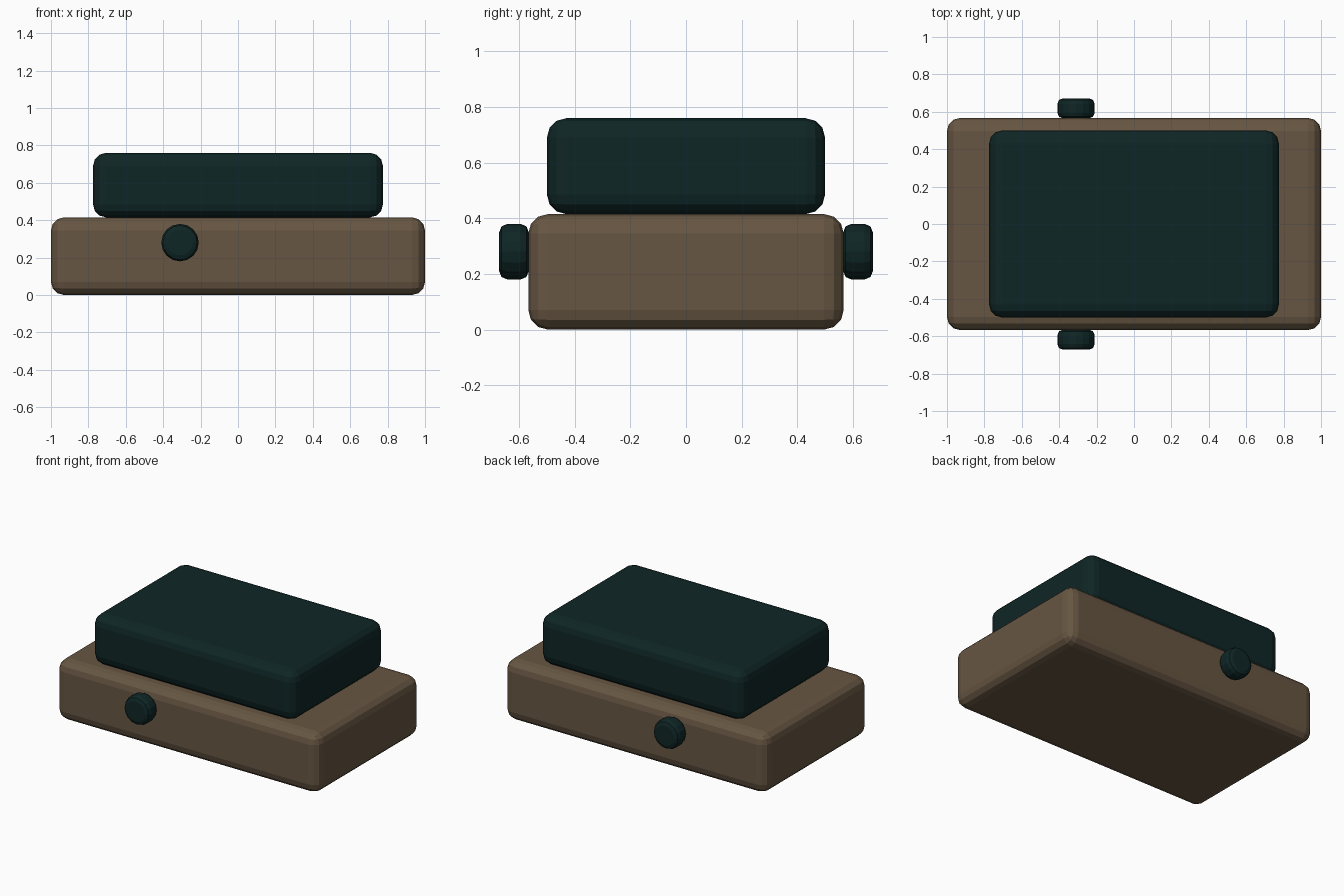
import bpy
import math

if "Cube" in bpy.data.objects:
    bpy.data.objects.remove(bpy.data.objects["Cube"])


def make_material(name, color):
    m = bpy.data.materials.new(name)
    m.diffuse_color = (*color, 1.0)
    m.use_nodes = True
    m.node_tree.nodes["Principled BSDF"].inputs["Base Color"].default_value = m.diffuse_color
    return m


brown = make_material("warm brown", (0.135, 0.093, 0.055))
dark = make_material("dark teal", (0.0048, 0.0190, 0.0190))


def finish(ob, name, mat, width, segments):
    """Name, colour and round off the sharp edges of a part."""
    ob.name = name
    ob.data.name = name
    ob.data.materials.append(mat)
    bevel = ob.modifiers.new("rounded edges", 'BEVEL')
    bevel.width = width
    bevel.segments = segments
    bevel.limit_method = 'ANGLE'
    bevel.angle_limit = math.radians(40)
    return ob


def rounded_box(name, size, z_bottom, mat):
    bpy.ops.mesh.primitive_cube_add(size=1, location=(0, 0, z_bottom + size[2] / 2))
    ob = bpy.context.object
    ob.scale = size
    bpy.ops.object.transform_apply(location=False, rotation=False, scale=True)
    return finish(ob, name, mat, 0.07, 3)


# Lower slab and the smaller block resting on it
rounded_box("base_body", (2.0, 1.134, 0.415), 0.0, brown)
rounded_box("upper_block", (1.55, 1.0, 0.345), 0.415, dark)

# Round knobs on the front and back sides
for name, side in (("front_knob", -1), ("back_knob", 1)):
    bpy.ops.mesh.primitive_cylinder_add(
        vertices=16, radius=0.1, depth=0.107,
        location=(-0.31, side * 0.6185, 0.28), rotation=(math.pi / 2, 0, 0))
    finish(bpy.context.object, name, dark, 0.03, 2)
